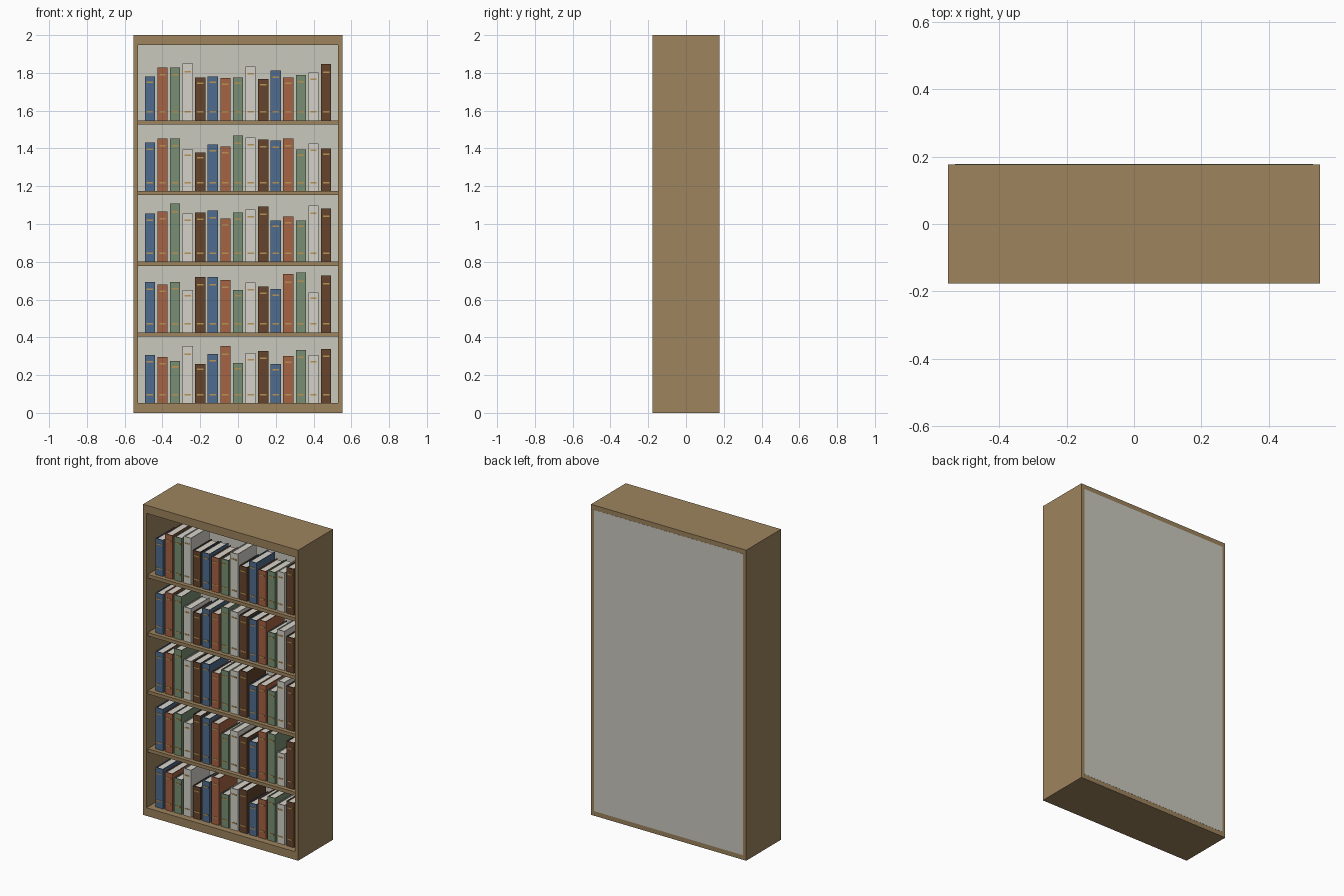
import bpy, bmesh
from mathutils import Vector

if "Cube" in bpy.data.objects:
    bpy.data.objects.remove(bpy.data.objects["Cube"])


def mat(name, r, g, b):
    lin = [((c / 255 + 0.055) / 1.055) ** 2.4 for c in (r, g, b)]
    m = bpy.data.materials.new(name)
    m.diffuse_color = (*lin, 1)
    m.use_nodes = True
    m.node_tree.nodes["Principled BSDF"].inputs["Base Color"].default_value = m.diffuse_color
    return m


WOOD = mat("oak wood", 157, 131, 93)
PANEL = mat("pale back panel", 201, 200, 190)
PAGES = mat("page white", 214, 212, 203)
GOLD = mat("gold band", 186, 148, 84)
COVERS = [mat("blue cover", 80, 108, 142), mat("terracotta cover", 165, 99, 68),
          mat("green cover", 121, 143, 115), mat("cream cover", 211, 209, 199),
          mat("brown cover", 100, 68, 44)]


def add_box(bm, lo, hi, index=0):
    lo, hi = Vector(lo), Vector(hi)
    verts = bmesh.ops.create_cube(bm, size=1)["verts"]
    for v in verts:
        v.co = (lo + hi) / 2 + v.co * (hi - lo)
    for f in {f for v in verts for f in v.link_faces}:
        f.material_index = index


def build(name, boxes, mats):
    """Make one object from (low corner, high corner, material index) boxes."""
    bm = bmesh.new()
    for b in boxes:
        add_box(bm, *b)
    me = bpy.data.meshes.new(name)
    bm.to_mesh(me)
    bm.free()
    for m in mats:
        me.materials.append(m)
    ob = bpy.data.objects.new(name, me)
    bpy.context.collection.objects.link(ob)


W, D, H = 0.553, 0.177, 2.0       # half width, half depth, height
SIDE, BOARD, SHELF = 0.024, 0.052, 0.022
IN = W - SIDE

# Case: two sides, top, bottom and back panel
for name, s in (("left_side", -1), ("right_side", 1)):
    x0, x1 = sorted((s * IN, s * W))
    build(name, [((x0, -D, 0), (x1, D, H))], [WOOD])
build("bottom_board", [((-IN, -D, 0), (IN, D, BOARD))], [WOOD])
build("top_board", [((-IN, -D, H - BOARD), (IN, D, H))], [WOOD])
build("back_panel", [((-IN - 0.002, D - 0.012, 0.03), (IN + 0.002, D + 0.0008, H - 0.03))], [PANEL])

# Shelves, evenly spaced and set back slightly
STEP = 0.3742
levels = [BOARD + i * STEP for i in range(5)]
for i, z in enumerate(levels[1:], 1):
    build(f"shelf_{i}", [((-IN, -D + 0.015, z - SHELF), (IN, D - 0.012, z))], [WOOD])

# Book heights in hundredths, bottom shelf first
HEIGHTS = [
    [25.5, 24.3, 22.2, 30.2, 20.8, 26, 30.2, 21.2, 26.6, 27.6, 20.6, 25, 28.2, 25.4, 28.7],
    [26.7, 25.3, 26.8, 22.5, 29.4, 29.4, 27.8, 22.5, 26.3, 24.2, 23, 31, 31.6, 21, 30],
    [25.4, 26.5, 30.8, 25.4, 26, 27, 22.8, 26, 27.6, 29.2, 21.8, 23.9, 21.8, 29.7, 28.1],
    [25.7, 27.9, 27.9, 22, 20.4, 24.7, 23.6, 29.4, 28.4, 27.3, 26.8, 27.9, 22, 25.2, 22.5],
    [23.3, 28.1, 28.1, 30, 22.8, 23.3, 22.3, 22.8, 28.6, 21.8, 26.5, 22.8, 23.9, 25.4, 29.7],
]
BOOK_W, BOOK_D, FRONT, T = 0.054, 0.19, -0.136, 0.005

# Books: spine, two covers, inset page block and two gold bands
for row, (z, heights) in enumerate(zip(levels, HEIGHTS)):
    for i, h in enumerate(heights):
        h /= 100
        cx = (i - 7) * 0.0666
        x0, x1 = cx - BOOK_W / 2, cx + BOOK_W / 2
        back = FRONT + BOOK_D
        parts = [
            ((x0, FRONT, z), (x1, FRONT + T, z + h), 0),
            ((x0, FRONT + T, z), (x0 + T, back, z + h), 0),
            ((x1 - T, FRONT + T, z), (x1, back, z + h), 0),
            ((x0 + T, FRONT + T, z + 0.006), (x1 - T, back - 0.006, z + h - 0.006), 1),
        ]
        for bz in (z + 0.045, z + h * 0.86):
            parts.append(((cx - 0.017, FRONT - 0.002, bz - 0.004),
                          (cx + 0.017, FRONT + 0.001, bz + 0.004), 2))
        build(f"book_{row + 1}_{i + 1}", parts, [COVERS[i % 5], PAGES, GOLD])
